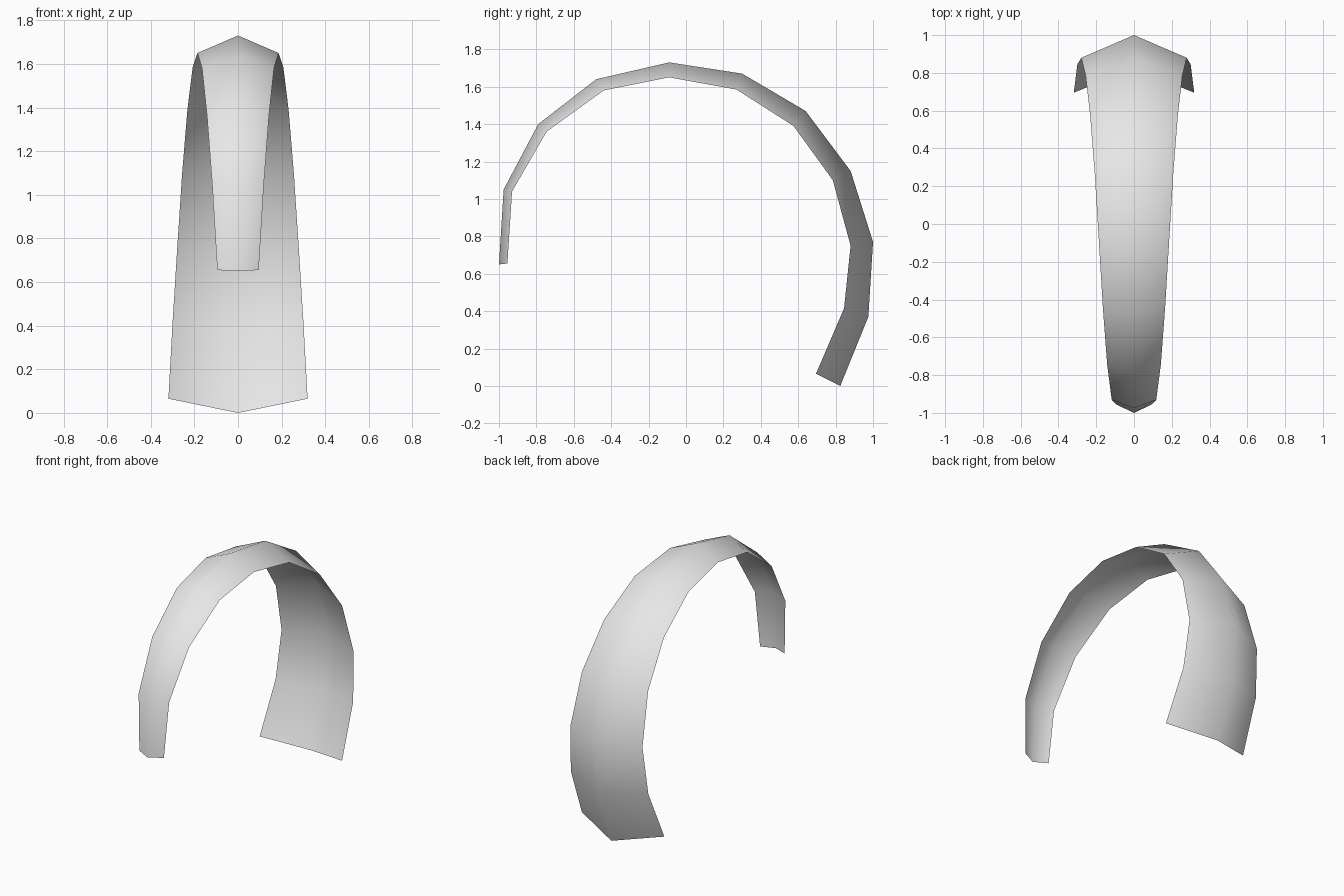
import bpy
import bmesh

cube = bpy.data.objects.get("Cube")
if cube:
    bpy.data.objects.remove(cube, do_unlink=True)

# Plain grey material
grey = bpy.data.materials.new("light grey")
grey.use_nodes = True
colour = (0.8, 0.8, 0.8, 1)
grey.diffuse_color = colour
grey.node_tree.nodes["Principled BSDF"].inputs["Base Color"].default_value = colour

# Arch stations from front tip to back tip: ridge (y, z), rim (y, z), half width
stations = [
    ((-1.0, 0.65), (-0.955, 0.655), 0.095),
    ((-0.975, 1.05), (-0.93, 1.04), 0.118),
    ((-0.79, 1.40), (-0.745, 1.36), 0.142),
    ((-0.48, 1.64), (-0.44, 1.58), 0.165),
    ((-0.09, 1.73), (-0.09, 1.65), 0.186),
    ((0.30, 1.67), (0.27, 1.585), 0.208),
    ((0.64, 1.47), (0.575, 1.39), 0.232),
    ((0.88, 1.15), (0.785, 1.10), 0.256),
    ((1.0, 0.77), (0.88, 0.75), 0.279),
    ((0.975, 0.37), (0.845, 0.415), 0.30),
    ((0.825, 0.0), (0.695, 0.065), 0.319),
]

# Curved band: each section is rim, ridge, rim
bm = bmesh.new()
rows = []
for (ry, rz), (ey, ez), w in stations:
    rows.append([bm.verts.new(p) for p in ((-w, ey, ez), (0, ry, rz), (w, ey, ez))])
for a, b in zip(rows, rows[1:]):
    for i in range(2):
        face = bm.faces.new((a[i], a[i + 1], b[i + 1], b[i]))
        face.smooth = True
mesh = bpy.data.meshes.new("curved_band")
bm.to_mesh(mesh)
bm.free()
mesh.materials.append(grey)
band = bpy.data.objects.new("curved_band", mesh)
bpy.context.collection.objects.link(band)
